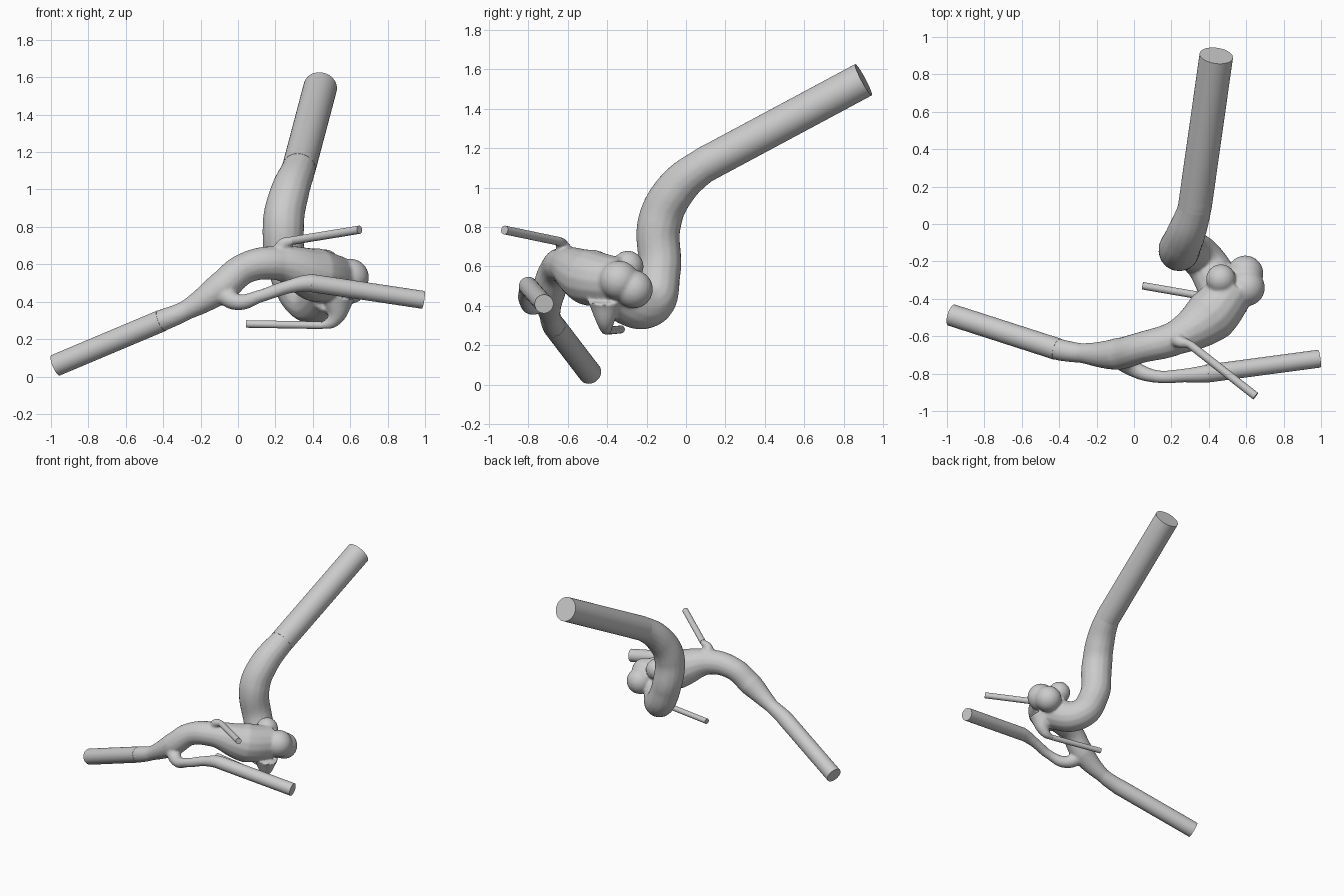
import bpy
from mathutils import Vector

if "Cube" in bpy.data.objects:
    bpy.data.objects.remove(bpy.data.objects["Cube"])

core_parts = []


def straight(name, a, b, r):
    """Clean straight extension with flat end caps."""
    d = b - a
    bpy.ops.mesh.primitive_cylinder_add(vertices=40, radius=r, depth=d.length, location=(a + b) / 2)
    ob = bpy.context.object
    ob.name = name
    ob.rotation_euler = d.to_track_quat('Z', 'Y').to_euler()
    bpy.ops.object.shade_smooth_by_angle(angle=0.7)


def vessel(name, points, end):
    """Curved tube through (x, y, z, radius) points, then a straight run to end."""
    cu = bpy.data.curves.new(name, 'CURVE')
    cu.dimensions = '3D'
    cu.bevel_depth = 1.0
    cu.bevel_resolution = 6
    cu.use_fill_caps = True
    sp = cu.splines.new('BEZIER')
    sp.bezier_points.add(len(points))
    last, end = Vector(points[-1][:3]), Vector(end)
    radius = points[-1][3]
    run = (end - last).normalized()
    tip = last + run * radius * 1.5          # core carries on a little inside the extension
    for bp, (x, y, z, r) in zip(sp.bezier_points, points + [(*tip, radius * 0.97)]):
        bp.co = (x, y, z)
        bp.radius = r
        bp.handle_left_type = bp.handle_right_type = 'AUTO'
    ob = bpy.data.objects.new(name + "_root", cu)
    bpy.context.collection.objects.link(ob)
    core_parts.append(ob)
    straight(name, last, end, radius)


def ball(r, *loc):
    bpy.ops.mesh.primitive_uv_sphere_add(segments=32, ring_count=16, radius=r, location=loc)
    core_parts.append(bpy.context.object)


# Main trunk, rising from the swollen sac and leaving to the back
vessel("trunk", [(.48, -.38, .46, .12), (.37, -.19, .40, .11), (.27, -.135, .57, .108),
                 (.243, -.135, .82, .112), (.275, -.06, .98, .105), (.325, .09, 1.113, .09)],
       (.44, .90, 1.547))
# Swollen sac narrowing into the arch and the left branch
vessel("left_branch", [(.53, -.34, .52, .125), (.41, -.49, .545, .145), (.22, -.61, .605, .092),
                       (.04, -.66, .58, .083), (-.09, -.695, .475, .086), (-.28, -.69, .353, .053),
                       (-.41, -.669, .298, .059)],
       (-.975, -.487, .06))
# Right branch looping back from the fork
vessel("right_branch", [(-.10, -.70, .46, .06), (0, -.775, .398, .044), (.12, -.815, .43, .034),
                        (.27, -.81, .48, .037), (.39, -.80, .50, .048)],
       (.99, -.72, .41))
# Small twigs above and below
vessel("upper_twig", [(.25, -.60, .64, .06), (.237, -.625, .70, .036), (.30, -.645, .728, .022)],
       (.65, -.92, .785))
vessel("lower_twig", [(.54, -.41, .43, .09), (.51, -.407, .30, .038), (.45, -.40, .274, .02)],
       (.045, -.33, .281))
# Rounded lobes on the sac
ball(.097, .595, -.265, .485)
ball(.10, .60, -.34, .53)
ball(.08, .465, -.295, .60)

# Fuse the curved parts into one skin and soften the joints
bpy.ops.object.select_all(action='DESELECT')
for p in core_parts:
    p.select_set(True)
bpy.context.view_layer.objects.active = core_parts[0]
bpy.ops.object.convert(target='MESH')
bpy.ops.object.join()
core = bpy.context.object
core.name = "vessel_core"
weld = core.modifiers.new("weld", 'WELD')
weld.merge_threshold = 0.0002
fuse = core.modifiers.new("fuse", 'REMESH')
fuse.mode = 'VOXEL'
fuse.voxel_size = 0.009
soften = core.modifiers.new("soften", 'SMOOTH')
soften.factor = 0.5
soften.iterations = 7
for m in [m.name for m in core.modifiers]:
    bpy.ops.object.modifier_apply(modifier=m)
bpy.ops.object.shade_smooth()
